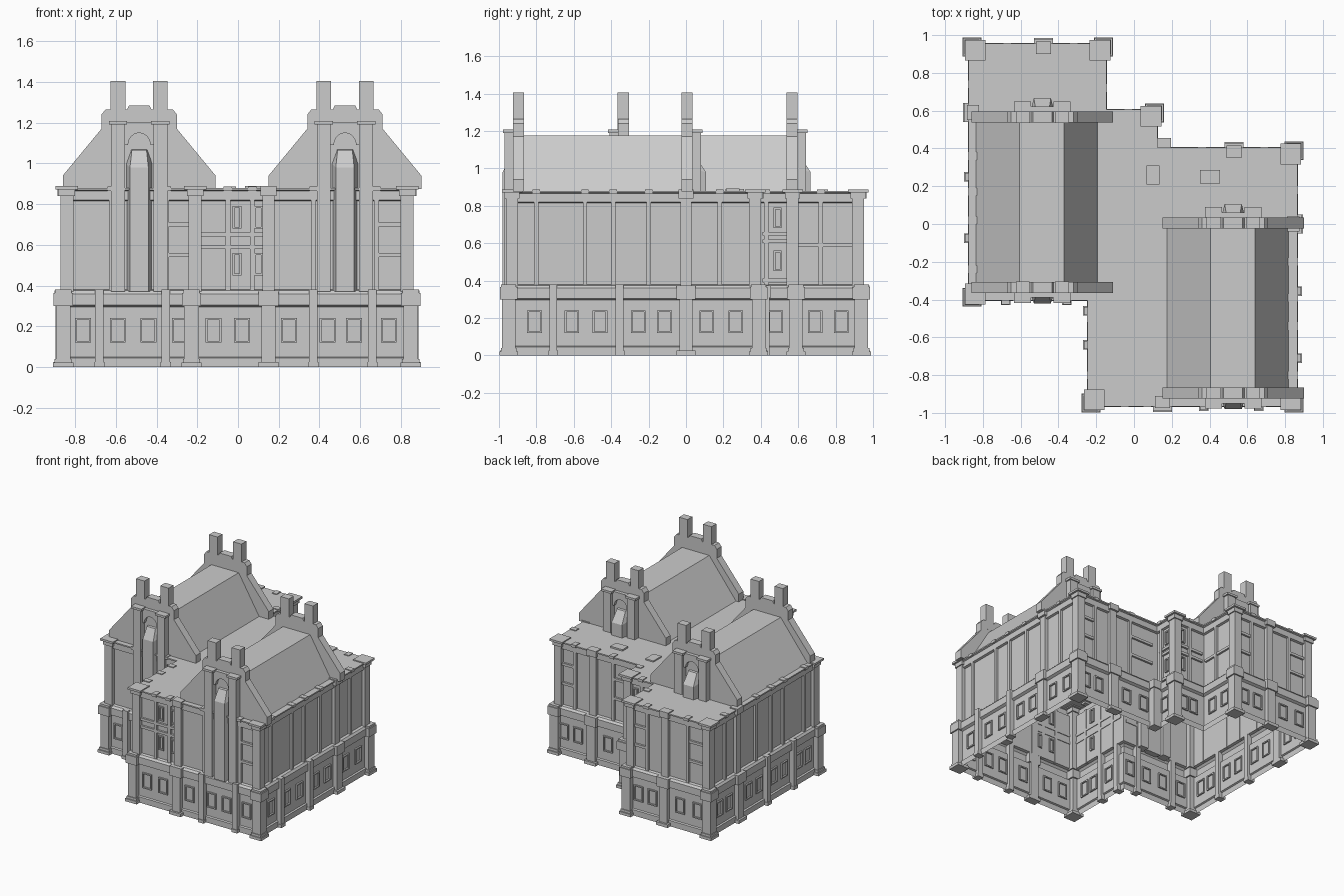
import bpy, bmesh, math
from mathutils import Vector

if "Cube" in bpy.data.objects:
    bpy.data.objects.remove(bpy.data.objects["Cube"])

parts = {}


def bm_of(name):
    return parts.setdefault(name, bmesh.new())


def loft(name, rings, cap_lo=True, cap_hi=True):
    """Skin a stack of equal-length vertex rings."""
    bm = bm_of(name)
    vs = [[bm.verts.new(p) for p in r] for r in rings]
    n = len(vs[0])
    for a, b in zip(vs, vs[1:]):
        for i in range(n):
            bm.faces.new((a[i], a[(i + 1) % n], b[(i + 1) % n], b[i]))
    if cap_lo:
        bm.faces.new(vs[0][::-1])
    if cap_hi:
        bm.faces.new(vs[-1])


def box(name, x0, x1, y0, y1, z0, z1):
    loft(name, [[(x0, y0, z), (x1, y0, z), (x1, y1, z), (x0, y1, z)] for z in (z0, z1)])


def post(name, x, y, h, z0, z1):
    box(name, x - h, x + h, y - h, y + h, z0, z1)


def prism(name, pts, y0, y1):
    loft(name, [[(x, y, z) for x, z in pts] for y in (y0, y1)])


# Building shell: stepped footprint swept up a wall profile, open underneath
plan = [(-.24, -.96), (.86, -.96), (.86, .40), (.12, .40), (.12, .60),
        (-.15, .60), (-.15, .95), (-.87, .95), (-.87, -.40), (-.24, -.40)]
N = len(plan)


def normal(i):
    d = (Vector(plan[(i + 1) % N]) - Vector(plan[i % N])).normalized()
    return Vector((d.y, -d.x))


def outline(off, z):
    return [(*(Vector(plan[i]) + off * (normal(i - 1) + normal(i))), z) for i in range(N)]


profile = [(0, 0), (0, .045), (-.012, .05), (-.012, .295), (.008, .305), (.008, .36),
           (-.005, .375), (-.025, .38), (-.025, .815), (-.008, .82), (-.008, .865),
           (.005, .87), (.005, .88)]
loft("wall_shell", [outline(o, z) for o, z in profile], cap_lo=False)

# Corner pillars
for i in range(N):
    a, b = normal(i - 1), normal(i)
    convex = a.x * b.y - a.y * b.x > 0
    x, y = Vector(plan[i]) - .012 * (a + b)
    if not convex:
        continue
    post("corner_pillars", x, y, .036, .02, .31)
    post("corner_pillars", x, y, .05, 0, .022)
    post("corner_pillars", x, y, .042, .022, .04)
    post("corner_pillars", x, y, .047, .30, .365)
    post("corner_pillars", x, y, .04, .365, .38)
    x, y = Vector(plan[i]) - .03 * (a + b)
    post("upper_corner_posts", x, y, .032, .37, .85)
    post("upper_corner_posts", x, y, .04, .84, .872)
    post("upper_corner_posts", x, y, .055, .872, .888)
post("corner_pillars", .15, .41, .037, 0, .31)
post("corner_pillars", .15, .41, .045, .31, .375)


def wall_box(name, wall, c, w, z0, z1, o0, o1):
    """Box on a wall: centre c along it, width w, depth o0..o1 outward."""
    axis, pos, s = wall
    p0, p1 = sorted((pos + s * o0, pos + s * o1))
    if axis == 'x':
        box(name, c - w / 2, c + w / 2, p0, p1, z0, z1)
    else:
        box(name, p0, p1, c - w / 2, c + w / 2, z0, z1)


# wall, big pilasters, thin pilasters, base windows, upper strips, rails, upper windows
right_strips = [-.80, -.54, -.39, -.20, .18]
walls = [
    (('x', -.96, -1), [.15], [.37, .66], [-.12, .02, .25, .44, .57, .74],
     [-.20, -.05, .07, .37, .68], [(-.21, .13, (.59, .65)), (.68, .83, (.55, .70))], [-.005, .10]),
    (('y', .86, 1), [.0], [-.71, -.355], [-.81, -.61, -.46, -.255, -.115, .11, .265],
     right_strips, [], []),
    (('x', .40, 1), [.53], [], [.24, .40, .66, .78],
     [.36, .69], [(.69, .83, (.55, .70)), (.15, .36, (.55, .70))], []),
    (('y', .12, 1), [], [], [.48], [.43], [(.41, .57, (.40, .61, .65))], [.49]),
    (('x', .60, 1), [], [], [-.06, .03], [-.03], [(-.15, .1, (.59, .65))], [.03]),
    (('y', -.15, 1), [], [], [.69, .83], [.72], [(.6, .92, (.59,))], []),
    (('x', .95, 1), [-.48], [], [-.76, -.61, -.37, -.25],
     [-.67, -.32], [(-.84, -.67, (.55, .70)), (-.32, -.18, (.55, .70))], []),
    (('y', -.87, -1), [.59], [-.075, .25], [-.27, -.16, .02, .15, .33, .46, .70, .82],
     [s + .56 for s in right_strips], [], []),
    (('x', -.40, -1), [], [-.68, -.355], [-.76, -.59, -.44, -.285],
     [-.62, -.35], [(-.35, -.24, (.55, .70))], []),
    (('y', -.24, -1), [], [-.64, -.46], [-.82, -.72, -.55],
     [-.80, -.64, -.50], [(-.93, -.40, (.59, .65))], [-.72]),
]


def window(name, wall, c, w, z0, z1, o):
    t = .009
    for s in (-1, 1):
        wall_box(name, wall, c + s * (w - t) / 2, t, z0, z1, o - .01, o + .012)
    for z in (z0, z1 - t):
        wall_box(name, wall, c, w, z, z + t, o - .01, o + .012)


for wall, big, thin, wins, strips, rails, upwins in walls:
    for c in big:   # full-height pilasters with foot and capital
        wall_box("big_pilasters", wall, c, .07, .02, .31, -.03, .02)
        wall_box("big_pilasters", wall, c, .10, 0, .025, -.03, .035)
        wall_box("big_pilasters", wall, c, .10, .30, .375, -.03, .03)
        wall_box("big_pilasters", wall, c, .06, .37, .87, -.03, .0)
        wall_box("big_pilasters", wall, c, .08, .84, .888, -.05, .015)
    for c in thin:
        wall_box("thin_pilasters", wall, c, .042, 0, .38, -.03, .025)
        wall_box("thin_pilasters", wall, c, .05, 0, .025, -.03, .03)
    for c in wins:
        window("base_windows", wall, c, .078, .12, .24, -.012)
    for c in strips:
        wall_box("upper_strips", wall, c, .024, .375, .82, -.03, -.008)
        wall_box("roof_edge_blocks", wall, c, .04, .865, .886, -.045, .008)
    for lo, hi, zs in rails:
        for z in zs:
            wall_box("upper_rails", wall, (lo + hi) / 2, hi - lo, z - .01, z + .01, -.03, -.01)
    for c in upwins:
        for z in (.45, .68):
            window("upper_windows", wall, c, .042, z, z + .11, -.025)


def mirrored(half, cx):
    return [(cx + x, z) for x, z in half] + [(cx - x, z) for x, z in half[::-1]]


def wing_roof(cx, dy):
    # Flat-topped roof with a steeper right slope
    prism("wing_roof", [(cx - .355, .875), (cx + .295, .875), (cx + .115, 1.175),
                        (cx - .12, 1.175)], dy - .90, dy + .01)
    gable = mirrored([(.375, .875), (.375, .94), (.185, 1.17), (.185, 1.24),
                      (.165, 1.265), (.06, 1.265), (.05, 1.285)], cx)
    for y, s, z0 in ((-.895, -1, .37), (.006, 1, .875)):
        y += dy
        prism("gable_parapets", gable, y - .029, y + .029)
        for sx in (-1, 1):   # twin chimneys and framing piers
            x = cx + sx * .104
            box("chimneys", x - .036, x + .036, y - .03, y + .03, 1.2, 1.405)
            ya, yb = sorted((y, y + s * .075))
            box("gable_piers", x - .034, x + .034, ya, yb, z0, 1.2)
            box("gable_piers", x - .045, x + .045, ya - .008, yb + .008, 1.19, 1.207)
        # Arched niche head between the piers
        arch = [(cx + .055 * math.cos(a), 1.09 + .06 * math.sin(a))
                for a in (math.pi * k / 8 for k in range(9))]
        ya, yb = sorted((y, y + s * .055))
        prism("niche_arch", [(cx - .075, 1.2), (cx - .075, 1.09)] + arch[::-1] +
              [(cx + .075, 1.09), (cx + .075, 1.2)], ya, yb)
        # Tapered shaft with sloping top
        y0, y1 = y + s * .02, y + s * .10
        if s < 0:
            y1 = y - .085
        rings = [[(cx - .066, y0, z0), (cx + .066, y0, z0), (cx + .045, y1, z0), (cx - .045, y1, z0)],
                 [(cx - .066, y0, 1.0), (cx + .066, y0, 1.0), (cx + .045, y1, .98), (cx - .045, y1, .98)],
                 [(cx - .04, y0, 1.07), (cx + .04, y0, 1.07), (cx + .036, y0 + s * .025, 1.065),
                  (cx - .036, y0 + s * .025, 1.065)]]
        loft("niche_shaft", rings)


wing_roof(.525, 0)
wing_roof(-.485, .56)

# Small roof hatches
box("roof_hatches", .35, .455, .215, .285, .875, .892)
box("roof_hatches", .065, .135, .21, .31, .875, .89)

# Write the finished parts out as objects
for name, bm in parts.items():
    bmesh.ops.recalc_face_normals(bm, faces=bm.faces)
    me = bpy.data.meshes.new(name)
    bm.to_mesh(me)
    bm.free()
    bpy.context.collection.objects.link(bpy.data.objects.new(name, me))
